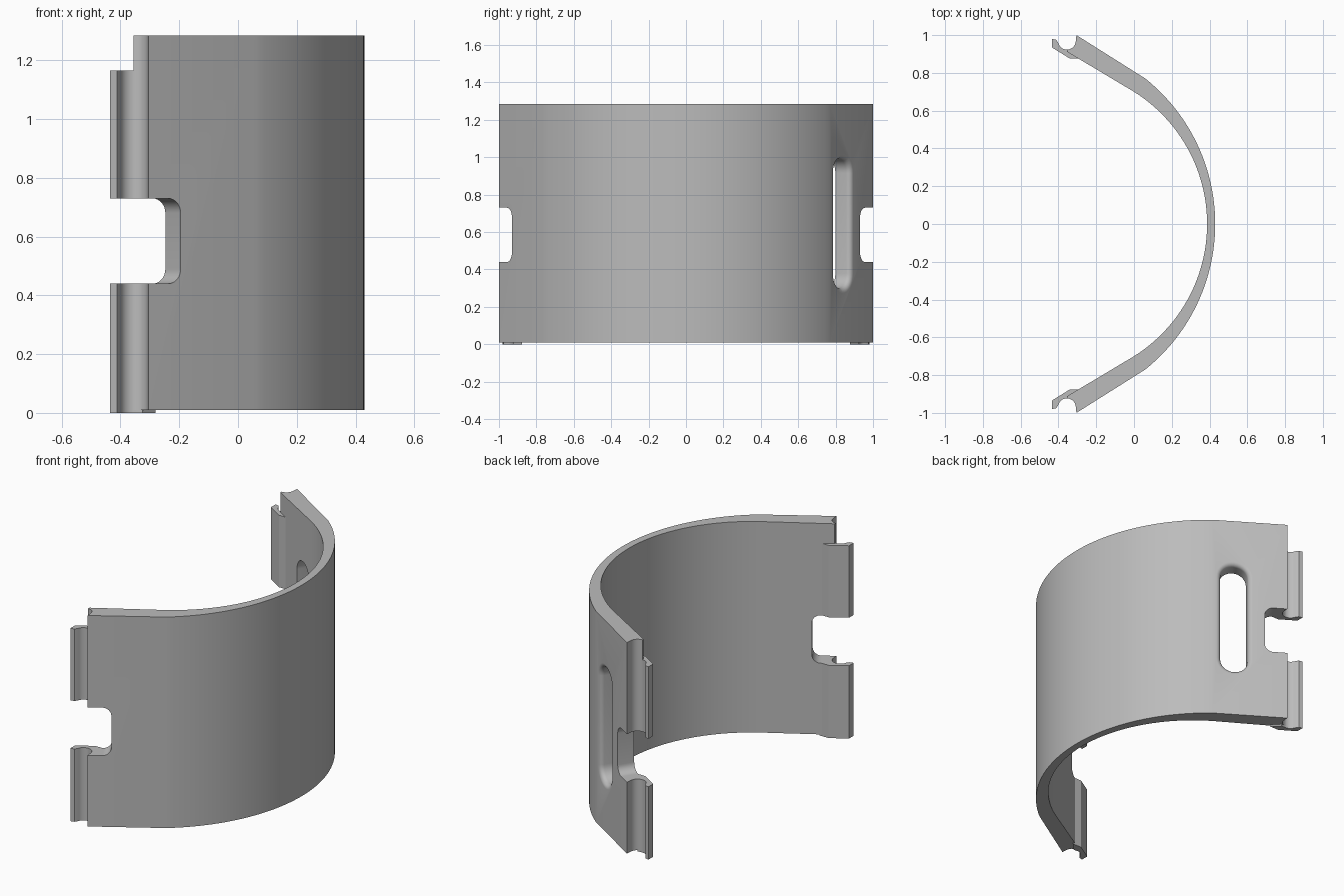
import bpy, bmesh, math
from mathutils import Vector

if "Cube" in bpy.data.objects:
    bpy.data.objects.remove(bpy.data.objects["Cube"])

grey = bpy.data.materials.new("mid_grey")
grey.use_nodes = True
COLOUR = (0.5, 0.5, 0.5, 1)
grey.diffuse_color = COLOUR
grey.node_tree.nodes["Principled BSDF"].inputs["Base Color"].default_value = COLOUR

BASE, TOP = 0.01, 1.285
GAP_LOW, GAP_HIGH = 0.44, 0.73
END = Vector((-0.305, 1.0, 0))               # outer tip of the straight wall
ALONG = Vector((0.846, -0.533, 0))           # runs from the tip to the curve
OUT = Vector((0.533, 0.846, 0))              # points out of the wall
UP = Vector((0, 0, 1))


def loft(name, rings):
    """Closed solid through rings that have the same number of points."""
    bm = bmesh.new()
    loops = [[bm.verts.new(p) for p in ring] for ring in rings]
    for a, b in zip(loops, loops[1:]):
        for i in range(len(a)):
            j = (i + 1) % len(a)
            bm.faces.new((a[i], a[j], b[j], b[i]))
    bm.faces.new(loops[0])
    bm.faces.new(loops[-1])
    bmesh.ops.recalc_face_normals(bm, faces=bm.faces)
    mesh = bpy.data.meshes.new(name)
    bm.to_mesh(mesh)
    bm.free()
    mesh.materials.append(grey)
    obj = bpy.data.objects.new(name, mesh)
    bpy.context.collection.objects.link(obj)
    return obj


def prism(name, outline, low, high):
    return loft(name, [[(x, y, z) for x, y in outline] for z in (low, high)])


def activate(obj):
    bpy.ops.object.select_all(action='DESELECT')
    obj.select_set(True)
    bpy.context.view_layer.objects.active = obj


def cut(obj, cutter):
    activate(obj)
    mod = obj.modifiers.new("cut", 'BOOLEAN')
    mod.operation, mod.solver, mod.object = 'DIFFERENCE', 'EXACT', cutter
    bpy.ops.object.modifier_apply(modifier=mod.name)
    bpy.data.objects.remove(cutter)


def smooth(obj):
    activate(obj)
    bpy.ops.object.shade_smooth_by_angle(angle=math.radians(30))


def arc(cx, cy, r, start, stop, steps):
    angles = [start + (stop - start) * i / steps for i in range(steps + 1)]
    return [(cx + r * math.cos(a), cy + r * math.sin(a)) for a in angles]


def bow(x, y, apex, steps=24):
    """Half arc from the point (x, y) to the apex on the x axis."""
    sag = apex - x
    r = (y * y + sag * sag) / (2 * sag)
    return arc(apex - r, 0, r, math.asin(y / r), 0, steps)


def rounded(cu, cz, hu, hz, r, out, mirror=1, steps=8):
    """Rounded rectangle in the plane of the wall, moved out by some depth."""
    ring = []
    corners = ((1, 1), (-1, 1), (-1, -1), (1, -1))
    for q, (su, sz) in enumerate(corners):
        a = q * math.pi / 2
        for u, z in arc(cu + su * (hu - r), cz + sz * (hz - r), r, a, a + math.pi / 2, steps):
            p = END + ALONG * u + OUT * out + UP * z
            ring.append((p.x, p.y * mirror, p.z))
    return ring


# Curved wall with straight ends and half of the snap groove
groove = arc(-0.355, 0.97, 0.047, -math.pi / 2, 0, 6)
outer = [(-0.305, 1.0)] + bow(0.06, 0.77, 0.43)
inner = bow(0.0, 0.70, 0.387)[::-1] + [(-0.355, 0.912)] + groove
half = outer + inner
full = outer + [(x, -y) for x, y in outer[-2::-1]]
inside = [(x, -y) for x, y in inner[:0:-1]] + inner
wall = prism("curved_wall", full + inside, BASE, TOP)

# Notch in each end, square to the wall
mid = (GAP_LOW + GAP_HIGH) / 2
for side in (1, -1):
    rings = [rounded(-0.17, mid, 0.30, (GAP_HIGH - GAP_LOW) / 2, 0.05, d, side)
             for d in (-0.2, 0.1)]
    cut(wall, loft("notch_cutter", rings))

# Long slot in the left wall with a rounded outer rim
FILLET = 0.027
rings = []
steps = [(0.1, FILLET)]
for i in range(7):
    a = i / 6 * math.pi / 2
    steps.append((-FILLET * math.sin(a), FILLET * (1 - math.cos(a))))
profile = [(0.1, FILLET)] + [(-FILLET + FILLET * math.cos(a), FILLET - FILLET * math.sin(a))
                             for a in (i / 6 * math.pi / 2 for i in range(7))]
for depth, grow in profile + [(-0.2, 0)]:
    rings.append(rounded(0.305, 0.647, 0.079 + grow, 0.347 + grow, 0.0785 + grow, depth))
cut(wall, loft("slot_cutter", rings))
smooth(wall)

# Snap hooks, two on each end
hook = arc(-0.355, 0.97, 0.047, math.pi * 1.08, math.pi * 1.5, 6)
hook += [(-0.325, 0.925), (-0.28, 0.876), (-0.34, 0.876), (-0.435, 0.935),
         (-0.435, 0.98), (-0.412, 0.975)]
for side, label in ((1, "left"), (-1, "right")):
    for level, low, high in (("lower", 0, GAP_LOW), ("upper", GAP_HIGH, 1.165)):
        smooth(prism(f"{label}_{level}_hook", [(x, y * side) for x, y in hook], low, high))
